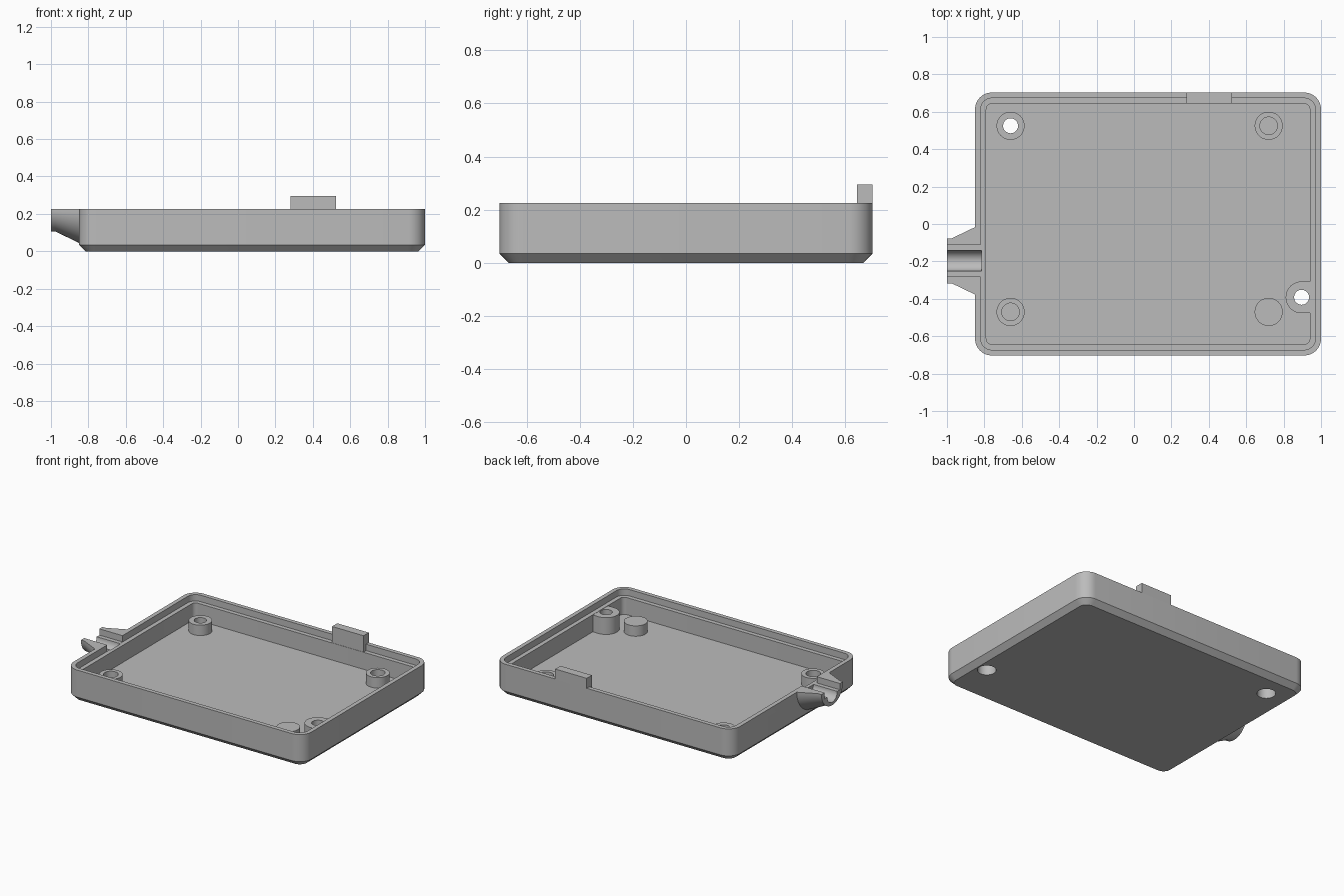
import bpy, bmesh, math
from mathutils import Vector, Matrix

old = bpy.data.objects.get("Cube")
if old:
    bpy.data.objects.remove(old, do_unlink=True)

grey = bpy.data.materials.new("plain grey")
grey.use_nodes = True
COLOUR = (0.5, 0.5, 0.5, 1)
grey.diffuse_color = COLOUR
grey.node_tree.nodes["Principled BSDF"].inputs["Base Color"].default_value = COLOUR

TOP, LEDGE, FLOOR, SIDE = 0.225, 0.18, 0.06, 0.703


def loft(name, rings):
    """Skin closed rings of equal length and cap both ends."""
    bm = bmesh.new()
    loops = [[bm.verts.new(p) for p in ring] for ring in rings]
    n = len(loops[0])
    for a, b in zip(loops, loops[1:]):
        for i in range(n):
            j = (i + 1) % n
            bm.faces.new((a[i], a[j], b[j], b[i]))
    bm.faces.new(loops[0][::-1])
    bm.faces.new(loops[-1])
    bmesh.ops.recalc_face_normals(bm, faces=bm.faces)
    mesh = bpy.data.meshes.new(name)
    bm.to_mesh(mesh)
    bm.free()
    mesh.materials.append(grey)
    obj = bpy.data.objects.new(name, mesh)
    bpy.context.collection.objects.link(obj)
    return obj


def arc(cx, cy, r, start, end, steps):
    return [(cx + r * math.cos(t), cy + r * math.sin(t))
            for t in (math.radians(start + (end - start) * i / steps)
                      for i in range(steps + 1))]


def rounded_ring(inset, z):
    """Rounded rectangle following the tray outline."""
    r = max(0.09 - inset, 0.03)
    hx, hy = 0.925 - inset - r, SIDE - inset - r
    pts = []
    for k, (sx, sy) in enumerate([(1, 1), (-1, 1), (-1, -1), (1, -1)]):
        pts += arc(0.075 + sx * hx, sy * hy, r, 90 * k, 90 * k + 90, 8)
    return [(x, y, z) for x, y in pts]


def turned(name, x, y, profile):
    """Stack of circles given as (radius, z)."""
    return loft(name, [[(px, py, z) for px, py in arc(x, y, r, 0, 360, 40)[:-1]]
                       for r, z in profile])


def cut(obj, cutters):
    for c in cutters:
        mod = obj.modifiers.new("cut", 'BOOLEAN')
        mod.operation = 'DIFFERENCE'
        mod.solver = 'EXACT'
        mod.object = c
    bpy.context.view_layer.update()
    graph = bpy.context.evaluated_depsgraph_get()
    mesh = bpy.data.meshes.new_from_object(obj.evaluated_get(graph))
    obj.modifiers.clear()
    obj.data = mesh


# Tray shell: chamfered base, wall, stepped lip, inner floor
tray = loft("tray", [rounded_ring(i, z) for i, z in [
    (0.035, 0), (0, 0.035), (0, TOP), (0.03, TOP),
    (0.03, LEDGE), (0.06, LEDGE), (0.06, FLOOR)]])

# Half-cone cable outlet on the side wall
CY = -0.197
outlet = loft("cable_outlet", [
    [(x, y, z) for y, z in arc(CY, TOP, r, 180, 360, 32)]
    for x, r in [(-1, 0.12), (-0.975, 0.12), (-0.85, 0.18), (-0.825, 0.18)]])

# Stepped cable channel cutter
channel = [(CY - 0.085, 0.3), (CY - 0.085, LEDGE + 0.001)]
channel += arc(CY, LEDGE + 0.001, 0.055, 180, 360, 20)
channel += [(CY + 0.085, LEDGE + 0.001), (CY + 0.085, 0.3)]
channel_cutter = loft("channel_cutter", [[(x, y, z) for y, z in channel]
                                         for x in (-1.1, -0.815)])

# Screw posts
POST = 0.133
screw_post = turned("screw_post", -0.66, 0.525, [(0.075, 0.05), (0.075, POST)])
solid_post = turned("solid_post", 0.72, -0.47, [(0.075, 0.05), (0.075, POST)])
parts = [tray, outlet, screw_post, solid_post]
for name, x, y in [("back_pin_post", 0.72, 0.525), ("front_pin_post", -0.66, -0.47)]:
    parts.append(turned(name, x, y, [(0.075, 0.05), (0.075, POST), (0.047, POST),
                                     (0.047, FLOOR + 0.005)]))

# Taller post that merges into the side wall
WX, WY = 0.896, -0.392
outline = arc(WX, WY, 0.085, 90, 270, 24) + [(0.945, WY - 0.085), (0.945, WY + 0.085)]
wall_post = loft("wall_post", [[(x, y, z) for x, y in outline]
                               for z in (0.05, LEDGE - 0.002)])
parts.append(wall_post)

# Latch tab on the back wall
tab_profile = [(0.645, 0.15), (0.673, 0.15), (0.673, TOP), (SIDE, TOP),
               (SIDE, 0.295), (0.645, 0.295)]
parts.append(loft("latch_tab", [[(x, y, z) for y, z in tab_profile]
                                for x in (0.28, 0.525)]))

# Counterbored screw holes
bore = [(0.06, -0.1), (0.06, 0.085), (0.04, 0.085), (0.04, 0.4)]
holes = [turned("hole_cutter", x, y, bore) for x, y in [(-0.66, 0.525), (WX, WY)]]
cut(tray, holes + [channel_cutter])
cut(outlet, [channel_cutter])
cut(screw_post, holes[:1])
cut(wall_post, holes[1:])
for c in holes + [channel_cutter]:
    bpy.data.objects.remove(c, do_unlink=True)

# Smooth curved walls, keep edges crisp
bpy.ops.object.select_all(action='DESELECT')
for p in parts:
    p.select_set(True)
bpy.context.view_layer.objects.active = tray
bpy.ops.object.shade_smooth_by_angle(angle=math.radians(30))
